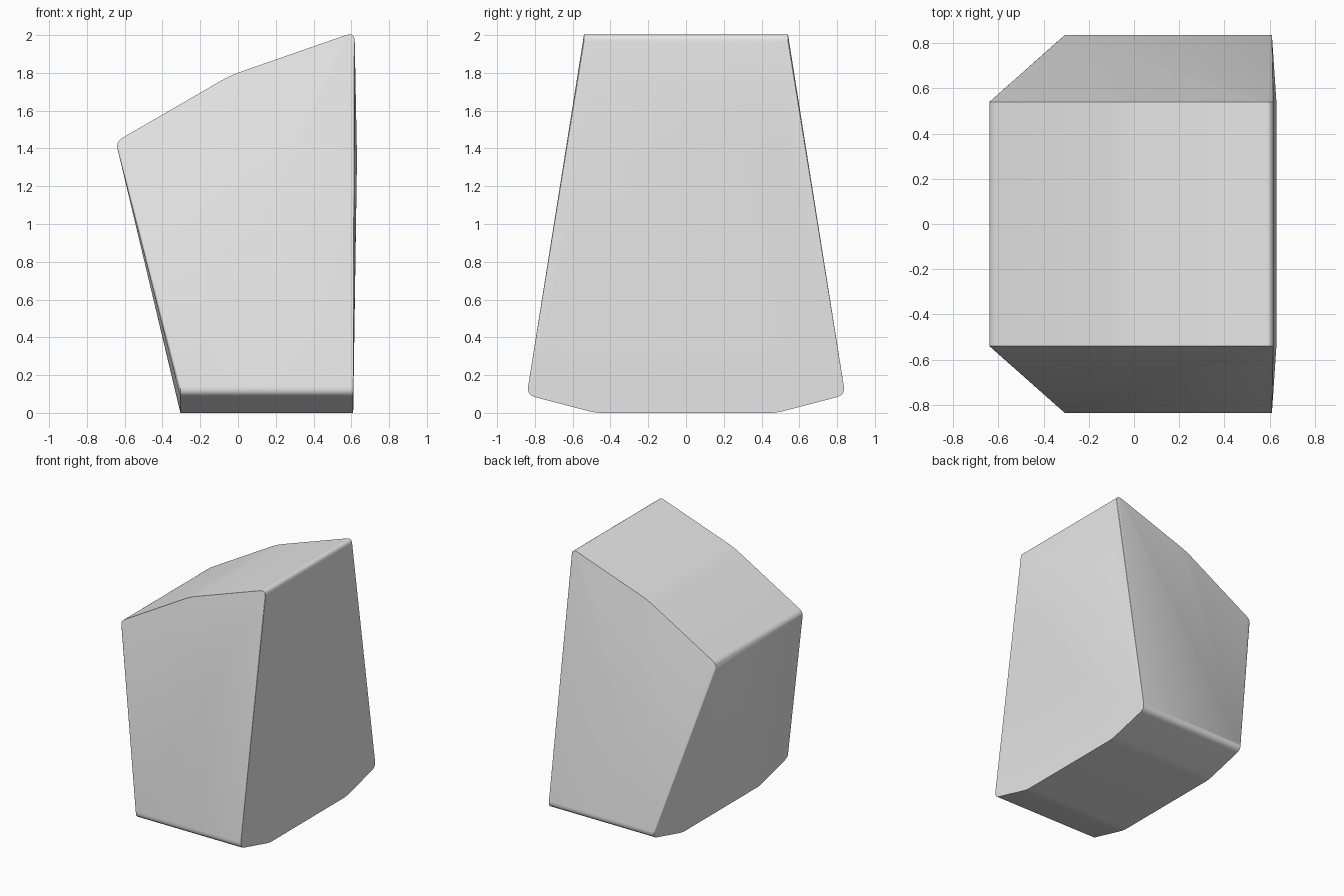
import bpy, bmesh, math
from mathutils import Vector

cube = bpy.data.objects.get("Cube")
if cube:
    bpy.data.objects.remove(cube, do_unlink=True)

# Single stone grey
grey = bpy.data.materials.new("stone grey")
grey.use_nodes = True
colour = (0.8, 0.8, 0.8, 1)
grey.diffuse_color = colour
grey.node_tree.nodes["Principled BSDF"].inputs["Base Color"].default_value = colour


def rounded(before, corner, after, size, steps=5):
    """Points of a small arc that replaces a profile corner."""
    c = Vector(corner)
    a = c + (Vector(before) - c).normalized() * size
    b = c + (Vector(after) - c).normalized() * size
    arc = []
    for i in range(steps + 1):
        t = i / steps
        arc.append(a * (1 - t) ** 2 + c * 2 * t * (1 - t) + b * t * t)
    return arc


# Upper profile (x, z): sloping, slightly bent roof with rounded ends
low_left, left, bend, right, low_right = (
    (-0.305, 0), (-0.647, 1.436), (-0.04, 1.787), (0.617, 2.016), (0.63, 1.35))
roof = (rounded(low_left, left, bend, 0.04)
        + rounded(left, bend, right, 0.06)
        + rounded(bend, right, low_right, 0.05) + [Vector(low_right)])

# Lower profile (y, z): keel with rounded shoulders and a chamfered underside
foot, shoulder, top = (0.48, 0), (0.843, 0.095), (0.54, 2.0)
keel = rounded((0, 0), foot, shoulder, 0.04) + rounded(foot, shoulder, top, 0.045)

# Wrap both mirrored profiles in one faceted solid
bm = bmesh.new()
for side in (-1, 1):
    for p in roof:
        bm.verts.new((p.x, side * 0.54, p.y))
    for p in keel:
        for x in (-0.305, 0.61):
            bm.verts.new((x, side * p.x, p.y))
hull = bmesh.ops.convex_hull(bm, input=bm.verts)
bmesh.ops.delete(bm, geom=list({v for v in hull["geom_interior"] + hull["geom_unused"]
                                if isinstance(v, bmesh.types.BMVert)}), context="VERTS")
bmesh.ops.dissolve_limit(bm, angle_limit=math.radians(0.3),
                         verts=bm.verts, edges=bm.edges)
bmesh.ops.recalc_face_normals(bm, faces=bm.faces)

mesh = bpy.data.meshes.new("stone_block")
bm.to_mesh(mesh)
bm.free()
mesh.materials.append(grey)
block = bpy.data.objects.new("stone_block", mesh)
bpy.context.collection.objects.link(block)

# Soft rounded edges, crisp creases elsewhere
bpy.ops.object.select_all(action="DESELECT")
block.select_set(True)
bpy.context.view_layer.objects.active = block
bpy.ops.object.shade_smooth_by_angle(angle=math.radians(30))
